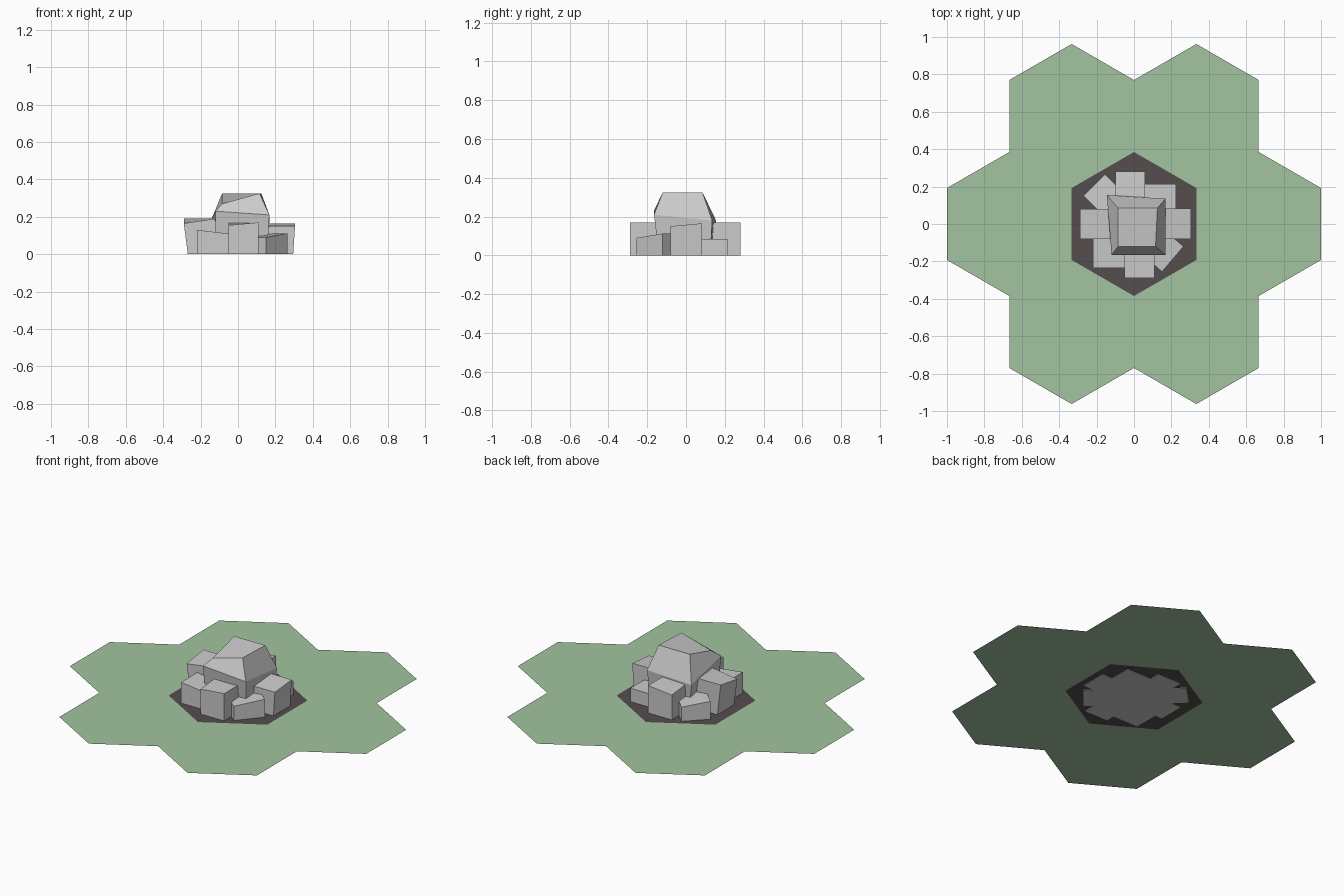
import bpy, bmesh
from math import cos, sin, pi, radians

if "Cube" in bpy.data.objects:
    bpy.data.objects.remove(bpy.data.objects["Cube"])


def make(name, verts, faces, mat=None):
    mesh = bpy.data.meshes.new(name)
    mesh.from_pydata(verts, [], faces)
    bm = bmesh.new()
    bm.from_mesh(mesh)
    bmesh.ops.remove_doubles(bm, verts=bm.verts, dist=0.001)
    bmesh.ops.recalc_face_normals(bm, faces=bm.faces)
    if mat and bm.faces[:][0].normal.z < 0:
        bmesh.ops.reverse_faces(bm, faces=bm.faces)
    bm.to_mesh(mesh)
    bm.free()
    ob = bpy.data.objects.new(name, mesh)
    bpy.context.collection.objects.link(ob)
    if mat:
        mesh.materials.append(mat)
    return ob


def material(name, rgb):
    m = bpy.data.materials.new(name)
    m.diffuse_color = (*rgb, 1)
    m.use_nodes = True
    m.node_tree.nodes["Principled BSDF"].inputs["Base Color"].default_value = m.diffuse_color
    return m


# Hexagonal ground tiles
W = 2 / 3
R = W / 3 ** 0.5


def hexagons(name, centres, mat):
    verts, faces = [], []
    for cx, cy in centres:
        faces.append(list(range(len(verts), len(verts) + 6)))
        verts += [(cx + R * cos(radians(30 + 60 * k)),
                   cy + R * sin(radians(30 + 60 * k)), 0.003) for k in range(6)]
    return make(name, verts, faces, mat)


grass = material("grass_green", (0.36, 0.55, 0.35))
soil = material("dark_soil", (0.09, 0.075, 0.075))
hexagons("grass_tiles", [(W * cos(k * pi / 3), W * sin(k * pi / 3)) for k in range(6)], grass)
hexagons("soil_tile", [(0, 0)], soil)


# Rocks are stacks of four-cornered rings, from bottom to top
def rock(name, *rings):
    verts = [p for ring in rings for p in ring]
    faces = [(3, 2, 1, 0)]
    for r in range(len(rings) - 1):
        a = 4 * r
        faces += [(a + k, a + (k + 1) % 4, a + 4 + (k + 1) % 4, a + 4 + k) for k in range(4)]
    n = len(verts)
    faces.append((n - 4, n - 3, n - 2, n - 1))
    return make(name, verts, faces)


def block(name, x0, x1, y0, y1, heights, shift=(0, 0)):
    corners = [(x0, y0), (x1, y0), (x1, y1), (x0, y1)]
    mx, my = (x0 + x1) / 2, (y0 + y1) / 2
    base = [(x + (shift[0] if (x - mx) * mx > 0 else 0),
             y + (shift[1] if (y - my) * my > 0 else 0), 0) for x, y in corners]
    rock(name, base, [(x, y, h) for (x, y), h in zip(corners, heights)])


# Central boulder
rock("central_boulder",
     [(-0.12, -0.14, 0), (0.155, -0.14, 0), (0.155, 0.125, 0), (-0.12, 0.14, 0)],
     [(-0.12, -0.165, 0.23), (0.168, -0.165, 0.21), (0.168, 0.135, 0.18), (-0.145, 0.155, 0.18)],
     [(-0.085, -0.12, 0.27), (0.115, -0.12, 0.325), (0.125, 0.085, 0.325), (-0.085, 0.085, 0.325)])

# Blocks around it: heights in the order front left, front right, back right, back left
block("front_rock", -0.05, 0.11, -0.29, -0.12, (0.155, 0.17, 0.17, 0.17))
block("back_rock", -0.10, 0.06, 0.12, 0.28, (0.17, 0.17, 0.17, 0.155))
block("left_rock", -0.29, -0.12, -0.08, 0.08, (0.165, 0.19, 0.19, 0.19), (0.022, 0))
block("right_rock", 0.14, 0.305, -0.08, 0.082, (0.15, 0.15, 0.165, 0.165), (-0.01, 0))
block("front_left_rock", -0.22, -0.05, -0.235, -0.07, (0.13, 0.11, 0.11, 0.13))
block("back_right_rock", 0.05, 0.225, 0.06, 0.215, (0.085, 0.085, 0.085, 0.085))


# Two low turned blocks, defined by their outer edge and pushed inward
def turned(name, a, b, za, zb, depth=0.16):
    dx, dy = b[0] - a[0], b[1] - a[1]
    length = (dx * dx + dy * dy) ** 0.5
    ix, iy = -dy / length * depth, dx / length * depth
    pts = [a, b, (b[0] + ix, b[1] + iy), (a[0] + ix, a[1] + iy)]
    rock(name, [(x, y, 0) for x, y in pts],
         [(x, y, z) for (x, y), z in zip(pts, (za, zb, zb, za))])


turned("front_right_rock", (0.15, -0.255), (0.265, -0.12), 0.09, 0.112)
turned("back_left_rock", (-0.155, 0.265), (-0.27, 0.15), 0.09, 0.112)
